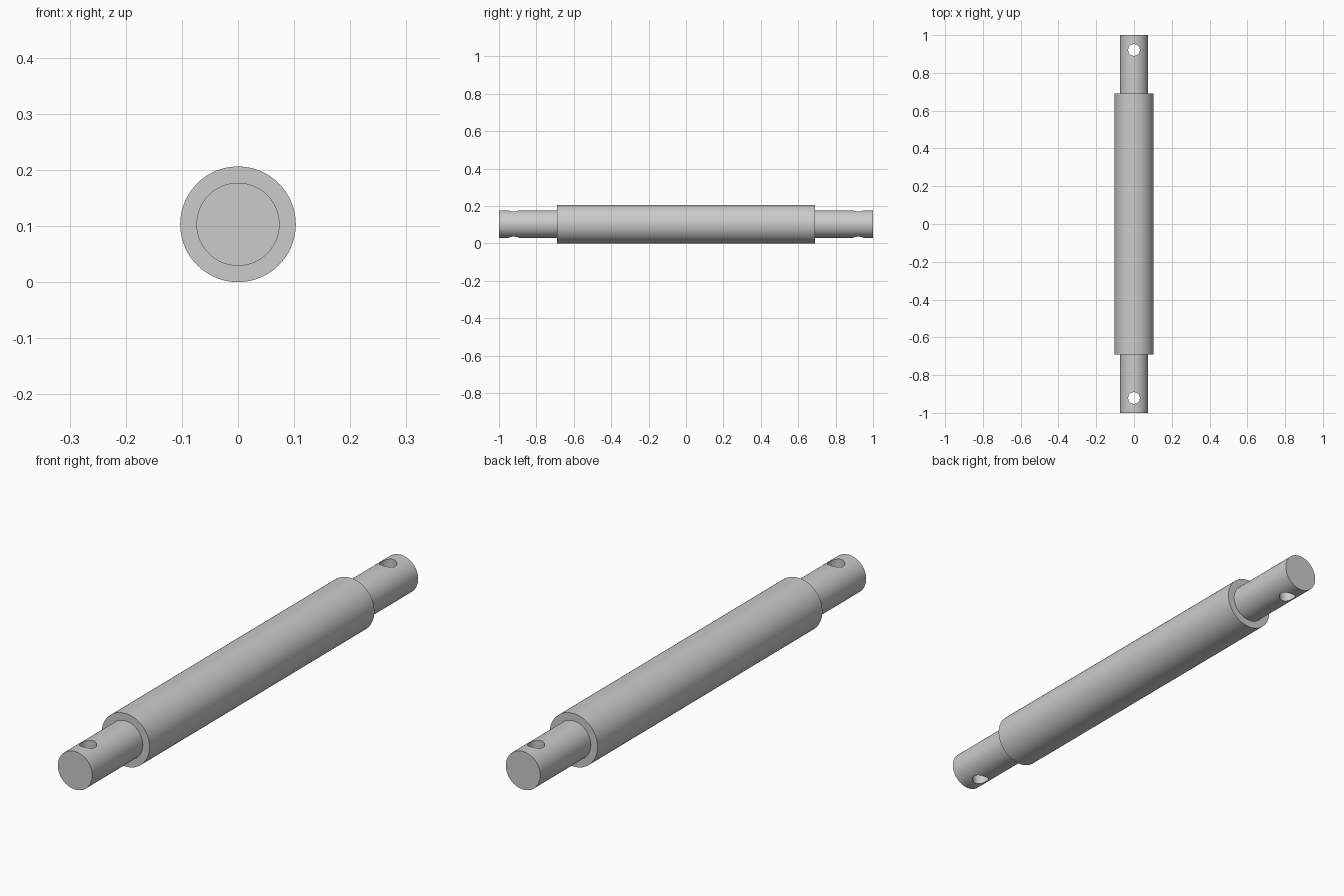
import bpy, bmesh, math
from mathutils import Matrix

if "Cube" in bpy.data.objects:
    bpy.data.objects.remove(bpy.data.objects["Cube"])

SEG = 96
R_BODY, R_END = 0.103, 0.074
Y_BODY, Y_HOLE, R_HOLE = 0.69, 0.921, 0.031


def finish(bm, name):
    bmesh.ops.recalc_face_normals(bm, faces=bm.faces)
    mesh = bpy.data.meshes.new(name)
    bm.to_mesh(mesh)
    bm.free()
    obj = bpy.data.objects.new(name, mesh)
    bpy.context.collection.objects.link(obj)
    return obj


# Stepped shaft: half profile (y, radius) mirrored, then revolved round the y axis
half = [(1.0, R_END), (Y_HOLE + 0.045, R_END), (Y_HOLE - 0.045, R_END),
        (Y_BODY, R_END), (Y_BODY, R_BODY)]
profile = half + [(-y, r) for y, r in reversed(half)]
bm = bmesh.new()
rings = []
for y, r in profile:
    angles = [2 * math.pi * i / SEG for i in range(SEG)]
    rings.append([bm.verts.new((r * math.cos(a), y, R_BODY + r * math.sin(a)))
                  for a in angles])
for a, b in zip(rings, rings[1:]):
    for i in range(SEG):
        j = (i + 1) % SEG
        bm.faces.new((a[i], a[j], b[j], b[i]))
bm.faces.new(rings[0])
bm.faces.new(rings[-1])
shaft = finish(bm, "stepped_shaft")

# Vertical pin holes through both ends
bm = bmesh.new()
for side in (-1, 1):
    bmesh.ops.create_cone(bm, cap_ends=True, segments=48, radius1=R_HOLE,
                          radius2=R_HOLE, depth=0.4,
                          matrix=Matrix.Translation((0, side * Y_HOLE, R_BODY)))
cutter = finish(bm, "pin_hole_cutter")
cutter.hide_render = True

cut = shaft.modifiers.new("pin_holes", 'BOOLEAN')
cut.operation = 'DIFFERENCE'
cut.solver = 'EXACT'
cut.object = cutter
bpy.context.view_layer.objects.active = shaft
shaft.select_set(True)
bpy.ops.object.modifier_apply(modifier=cut.name)
bpy.data.objects.remove(cutter)

# Smooth round surfaces, crisp shoulders and hole rims
bpy.ops.object.shade_smooth_by_angle(angle=math.radians(30))
